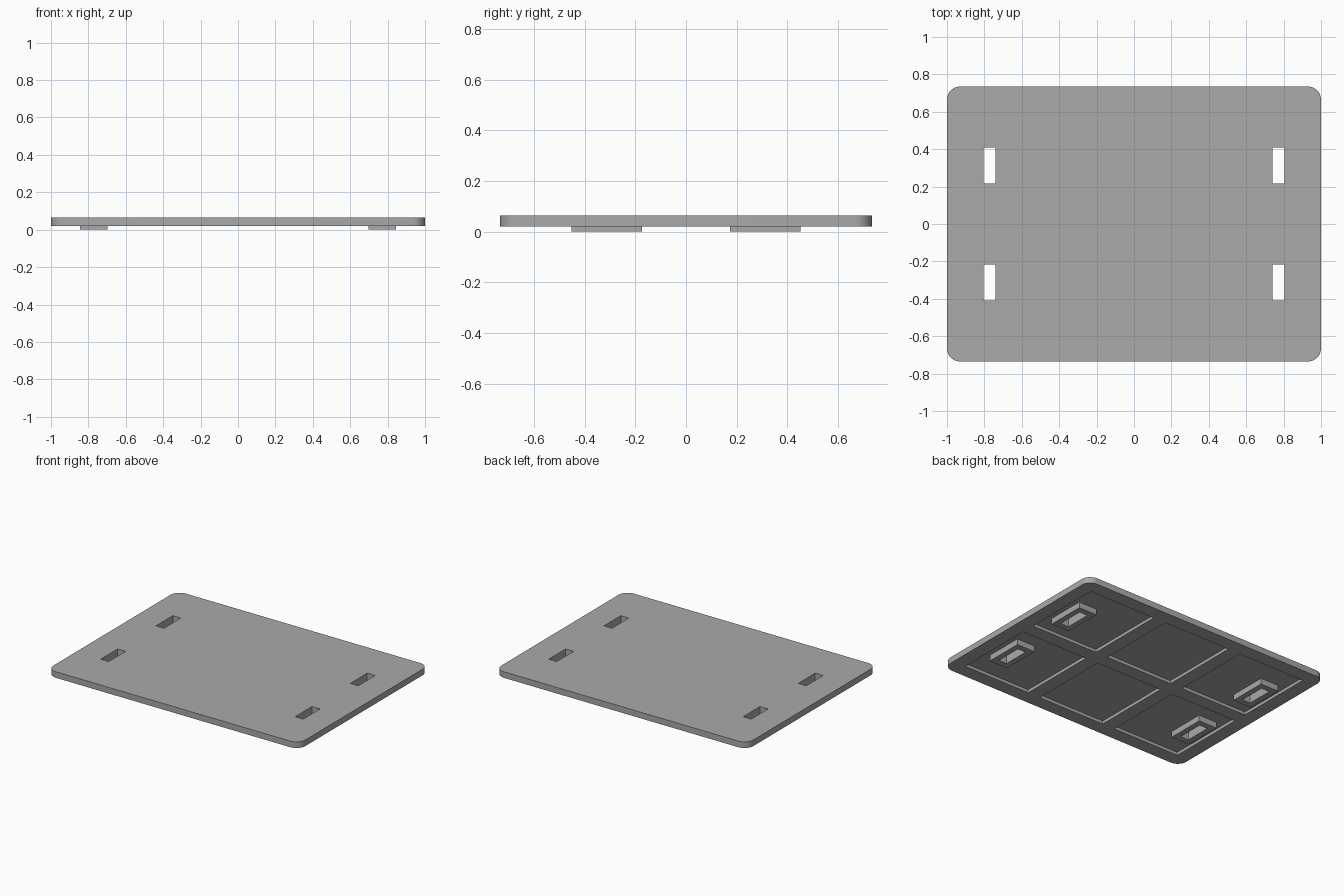
import bpy
from mathutils import Vector

if "Cube" in bpy.data.objects:
    bpy.data.objects.remove(bpy.data.objects["Cube"], do_unlink=True)

grey = bpy.data.materials.new("plain_grey")
grey.use_nodes = True
colour = (0.40, 0.40, 0.40, 1)
grey.diffuse_color = colour
grey.node_tree.nodes["Principled BSDF"].inputs["Base Color"].default_value = colour

BASE, TOP, CEILING = 0.02, 0.064, 0.042


def box(name, x, y, z):
    """Box between (low, high) limits on each axis."""
    bpy.ops.mesh.primitive_cube_add(size=1)
    ob = bpy.context.object
    ob.name = name
    lows, highs = Vector((x[0], y[0], z[0])), Vector((x[1], y[1], z[1]))
    for v in ob.data.vertices:
        v.co = [(a + b) / 2 + c * (b - a) for a, b, c in zip(lows, highs, v.co)]
    ob.data.materials.append(grey)
    return ob


def apply(ob, mod):
    bpy.context.view_layer.objects.active = ob
    bpy.ops.object.modifier_apply(modifier=mod.name)


def boolean(ob, other, operation):
    mod = ob.modifiers.new("boolean", 'BOOLEAN')
    mod.operation, mod.object, mod.solver = operation, other, 'EXACT'
    apply(ob, mod)
    bpy.data.objects.remove(other, do_unlink=True)


# Plate with rounded upright corners
plate = box("base_plate", (-1, 1), (-0.735, 0.735), (BASE, TOP))
weights = plate.data.attributes.new("bevel_weight_edge", 'FLOAT', 'EDGE')
for e in plate.data.edges:
    a, b = (plate.data.vertices[i].co for i in e.vertices)
    weights.data[e.index].value = float(abs(a.z - b.z) > 0.01)
bevel = plate.modifiers.new("round_corners", 'BEVEL')
bevel.limit_method, bevel.width, bevel.segments = 'WEIGHT', 0.07, 8
apply(plate, bevel)

# Six shallow pockets underneath
for sy in (-1, 1):
    for cx in (-0.633, 0, 0.633):
        y = sorted((sy * 0.05, sy * 0.635))
        boolean(plate, box("pocket", (cx - 0.267, cx + 0.267), y, (-0.1, CEILING)), 'DIFFERENCE')

# Four slotted feet, hanging from the pocket ceilings
for cx in (-0.772, 0.772):
    for cy in (-0.313, 0.313):
        foot = box("foot", (cx - 0.073, cx + 0.073), (cy - 0.14, cy + 0.14), (0, CEILING + 0.01))
        boolean(plate, foot, 'UNION')
        slot = box("slot", (cx - 0.032, cx + 0.032), (cy - 0.096, cy + 0.096), (-0.1, 0.2))
        boolean(plate, slot, 'DIFFERENCE')

bpy.context.view_layer.objects.active = plate
plate.select_set(True)
bpy.ops.object.shade_smooth_by_angle()
